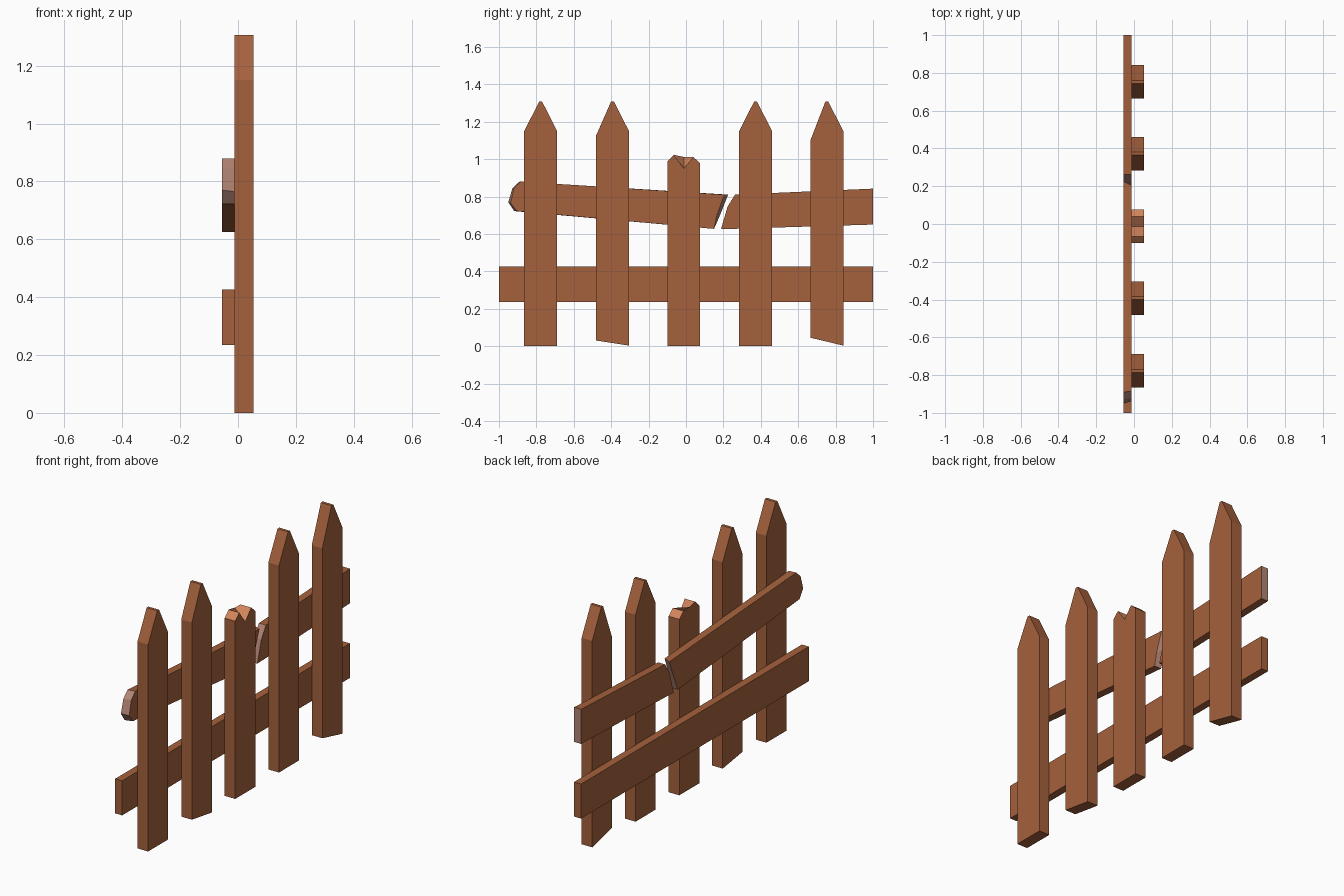
import bpy

cube = bpy.data.objects.get("Cube")
if cube:
    bpy.data.objects.remove(cube, do_unlink=True)


def material(name, rgb):
    m = bpy.data.materials.new(name)
    m.use_nodes = True
    m.diffuse_color = (*rgb, 1)
    bsdf = m.node_tree.nodes["Principled BSDF"]
    bsdf.inputs["Base Color"].default_value = (*rgb, 1)
    bsdf.inputs["Roughness"].default_value = 0.9
    return m


wood = material("brown_wood", (0.376, 0.119, 0.045))
raw = material("pale_broken_wood", (0.445, 0.231, 0.174))
fresh = material("orange_broken_wood", (0.645, 0.235, 0.107))

PICKET_X = (-0.012, 0.053)
RAIL_X = (-0.055, -0.012)


def board(name, xs, front, back=None, broken=(), broken_mat=raw):
    """Board from a counter-clockwise (y, z) outline; 'broken' lists outline edges in the second colour."""
    back = back or front
    n = len(front)
    verts = [(xs[1], y, z) for y, z in front] + [(xs[0], y, z) for y, z in back]
    faces = [tuple(range(n)), tuple(reversed(range(n, 2 * n)))]
    faces += [(i, i + n, (i + 1) % n + n, (i + 1) % n) for i in range(n)]
    mesh = bpy.data.meshes.new(name)
    mesh.from_pydata(verts, [], faces)
    mesh.materials.append(wood)
    mesh.materials.append(broken_mat)
    for i in broken:
        mesh.polygons[2 + i].material_index = 1
    mesh.update()
    obj = bpy.data.objects.new(name, mesh)
    bpy.context.collection.objects.link(obj)
    return obj


# Pointed pickets: centre, bottom left, bottom right, left shoulder
pickets = [(-0.777, 0, 0, 1.15), (-0.393, 0.03, 0.003, 1.125),
           (0.372, 0, 0, 1.15), (0.753, 0.045, 0.003, 1.10)]
for k, (c, low_a, low_b, shoulder) in enumerate(pickets):
    board(f"picket_{k + 1}", PICKET_X,
          [(c - 0.088, low_a), (c + 0.088, low_b), (c + 0.088, 1.15),
           (c + 0.008, 1.307), (c - 0.008, 1.307), (c - 0.088, shoulder)])

# Snapped middle picket with a notch on its face
base = [(-0.1, 0), (0.076, 0), (0.076, 0.978), (0.04, 1.01)]
end = [(-0.065, 1.022), (-0.1, 0.988)]
board("broken_picket", PICKET_X, base + [(-0.012, 0.95)] + end,
      base + [(-0.012, 1.012)] + end, range(2, 6), fresh)

# Lower rail
board("lower_rail", RAIL_X, [(-1, 0.235), (1, 0.235), (1, 0.427), (-1, 0.427)])

# Upper rail, snapped into two pieces with splintered ends
board("upper_rail_long", RAIL_X,
      [(-0.905, 0.722), (0.15, 0.627), (0.165, 0.7), (0.205, 0.81),
       (-0.885, 0.88), (-0.92, 0.845), (-0.938, 0.765)],
      [(-0.918, 0.722), (0.15, 0.627), (0.19, 0.72), (0.225, 0.81),
       (-0.89, 0.88), (-0.928, 0.845), (-0.95, 0.77)], (1, 2, 4, 5, 6))
board("upper_rail_short", RAIL_X,
      [(0.187, 0.625), (1, 0.65), (1, 0.842), (0.262, 0.81), (0.222, 0.745)],
      None, (1, 3, 4))
